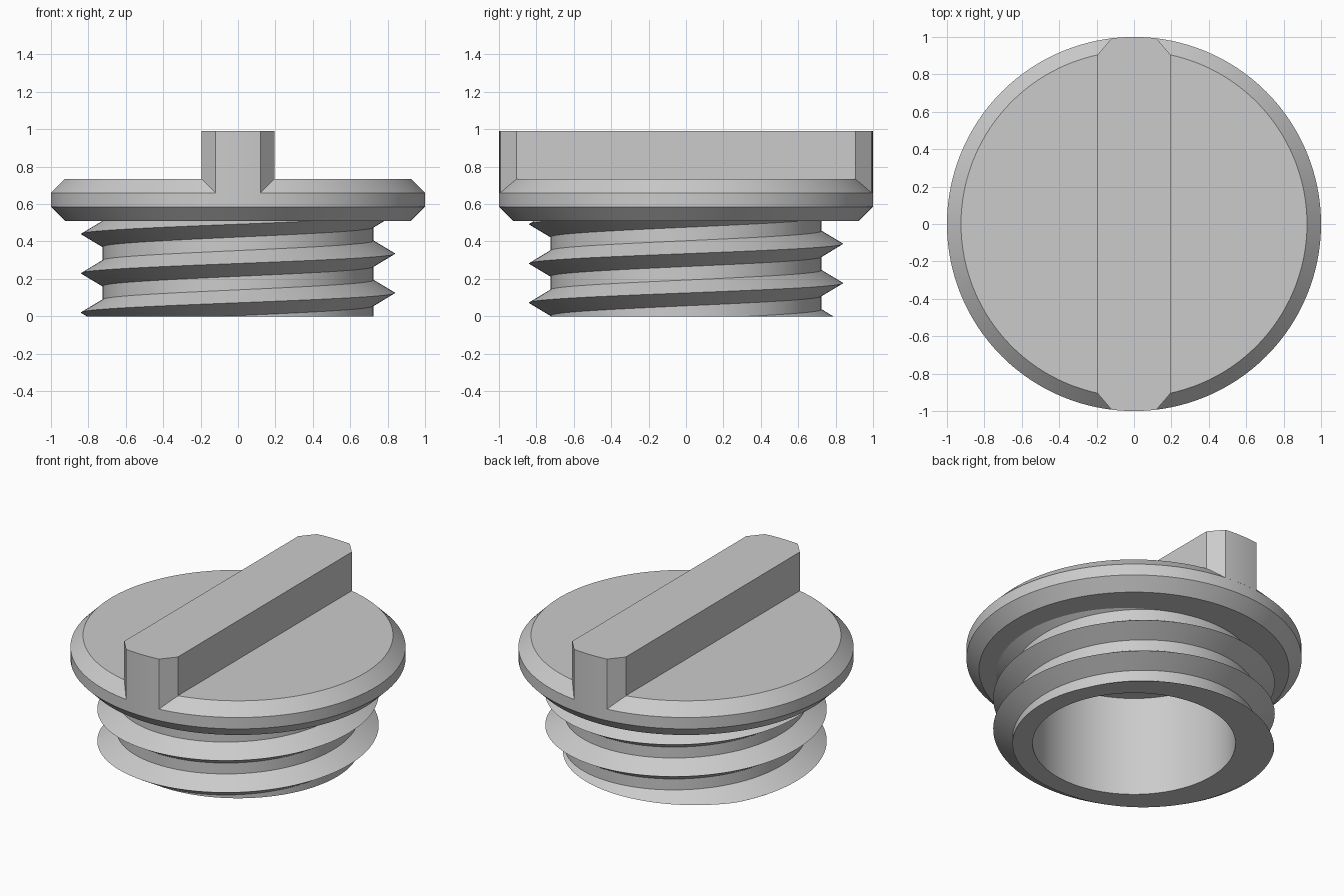
import bpy
import bmesh
from math import cos, sin, pi, asin, radians

SEG = 128
HOLE_R, CORE_R, TIP_R = 0.605, 0.725, 0.84
FLANGE_Z, CEILING_Z, TOP_Z = 0.51, 0.66, 0.735

default = bpy.data.objects.get("Cube")
if default:
    bpy.data.objects.remove(default, do_unlink=True)

grey = bpy.data.materials.new("plain grey")
grey.use_nodes = True
grey.diffuse_color = (0.6, 0.6, 0.6, 1)
bsdf = next(n for n in grey.node_tree.nodes if n.type == "BSDF_PRINCIPLED")
bsdf.inputs["Base Color"].default_value = grey.diffuse_color


def finish(bm, name, recalc=True):
    """Turn a bmesh into a smooth-shaded object with sharp edges kept."""
    if recalc:
        bmesh.ops.recalc_face_normals(bm, faces=bm.faces)
    mesh = bpy.data.meshes.new(name)
    bm.to_mesh(mesh)
    bm.free()
    mesh.materials.append(grey)
    obj = bpy.data.objects.new(name, mesh)
    bpy.context.collection.objects.link(obj)
    bpy.ops.object.select_all(action="DESELECT")
    obj.select_set(True)
    bpy.context.view_layer.objects.active = obj
    bpy.ops.object.shade_smooth_by_angle(angle=radians(25))
    return obj


def ring(bm, radius, z):
    return [bm.verts.new((radius * cos(2 * pi * i / SEG), radius * sin(2 * pi * i / SEG), z))
            for i in range(SEG)]


def skin(bm, lower, upper):
    for i in range(SEG):
        j = (i + 1) % SEG
        bm.faces.new((lower[i], lower[j], upper[j], upper[i]))


# Cap: bevelled disc with the blind end of the socket in its underside
bm = bmesh.new()
profile = [(HOLE_R, CEILING_Z), (HOLE_R, FLANGE_Z), (0.925, FLANGE_Z), (1, 0.585),
           (1, 0.66), (0.925, TOP_Z)]
rings = [ring(bm, r, z) for r, z in profile]
for lower, upper in zip(rings, rings[1:]):
    skin(bm, lower, upper)
bm.faces.new(rings[0])
bm.faces.new(rings[-1])
finish(bm, "cap")

# Grip bar: rounded ends flush with the rim, corners cut off
bm = bmesh.new()
half_arc = asin(0.12)
end = [(0.195, 0.905)]
end += [(sin(a), cos(a)) for a in (half_arc * (1 - k / 4) for k in range(9))]
end += [(-0.195, 0.905)]
outline = end + [(-x, -y) for x, y in end]
base = bm.faces.new([bm.verts.new((x, y, CEILING_Z)) for x, y in outline])
lifted = bmesh.ops.extrude_face_region(bm, geom=[base], use_keep_orig=True)
for v in lifted["geom"]:
    if isinstance(v, bmesh.types.BMVert):
        v.co.z = 0.99
finish(bm, "grip_bar")

# Threaded neck: right-hand helical ridge wound with its core, trimmed flat at both ends
bm = bmesh.new()
PITCH, HALF, TURNS = 0.21, 0.069, 6
start = 0.125 - 2 * PITCH
helix = []
for i in range(SEG * TURNS + 1):
    a, z = 2 * pi * i / SEG, start + PITCH * i / SEG
    helix.append([bm.verts.new((r * cos(a), r * sin(a), z + dz))
                  for r, dz in ((CORE_R, -HALF), (TIP_R, 0), (CORE_R, HALF))])
for i in range(SEG * TURNS):
    p, q = helix[i], helix[i + 1]
    for k in range(2):
        bm.faces.new((p[k], q[k], q[k + 1], p[k + 1]))
    if i < SEG * (TURNS - 1):
        u, w = helix[i + SEG], helix[i + SEG + 1]
        bm.faces.new((p[2], q[2], w[0], u[0]))


def trim(z, upward):
    geom = bm.verts[:] + bm.edges[:] + bm.faces[:]
    cut = bmesh.ops.bisect_plane(bm, geom=geom, dist=1e-6, plane_co=(0, 0, z),
                                 plane_no=(0, 0, 1), clear_outer=upward,
                                 clear_inner=not upward)
    return [e for e in cut["geom_cut"] if isinstance(e, bmesh.types.BMEdge)]


trim(FLANGE_Z, True)
trim(0, False)
rim = [e for e in bm.edges if e.is_boundary and all(abs(v.co.z) < 1e-4 for v in e.verts)]

# Socket wall and flat bottom lip
low, high = ring(bm, HOLE_R, 0), ring(bm, HOLE_R, FLANGE_Z)
skin(bm, high, low)
mouth = [bm.edges.get((low[i], low[(i + 1) % SEG])) for i in range(SEG)]
lip = bmesh.ops.triangle_fill(bm, edges=rim + mouth, use_beauty=True, normal=(0, 0, -1))
for f in lip["geom"]:
    if isinstance(f, bmesh.types.BMFace):
        f.normal_update()
        if f.normal.z > 0:
            f.normal_flip()
finish(bm, "threaded_neck", recalc=False)
